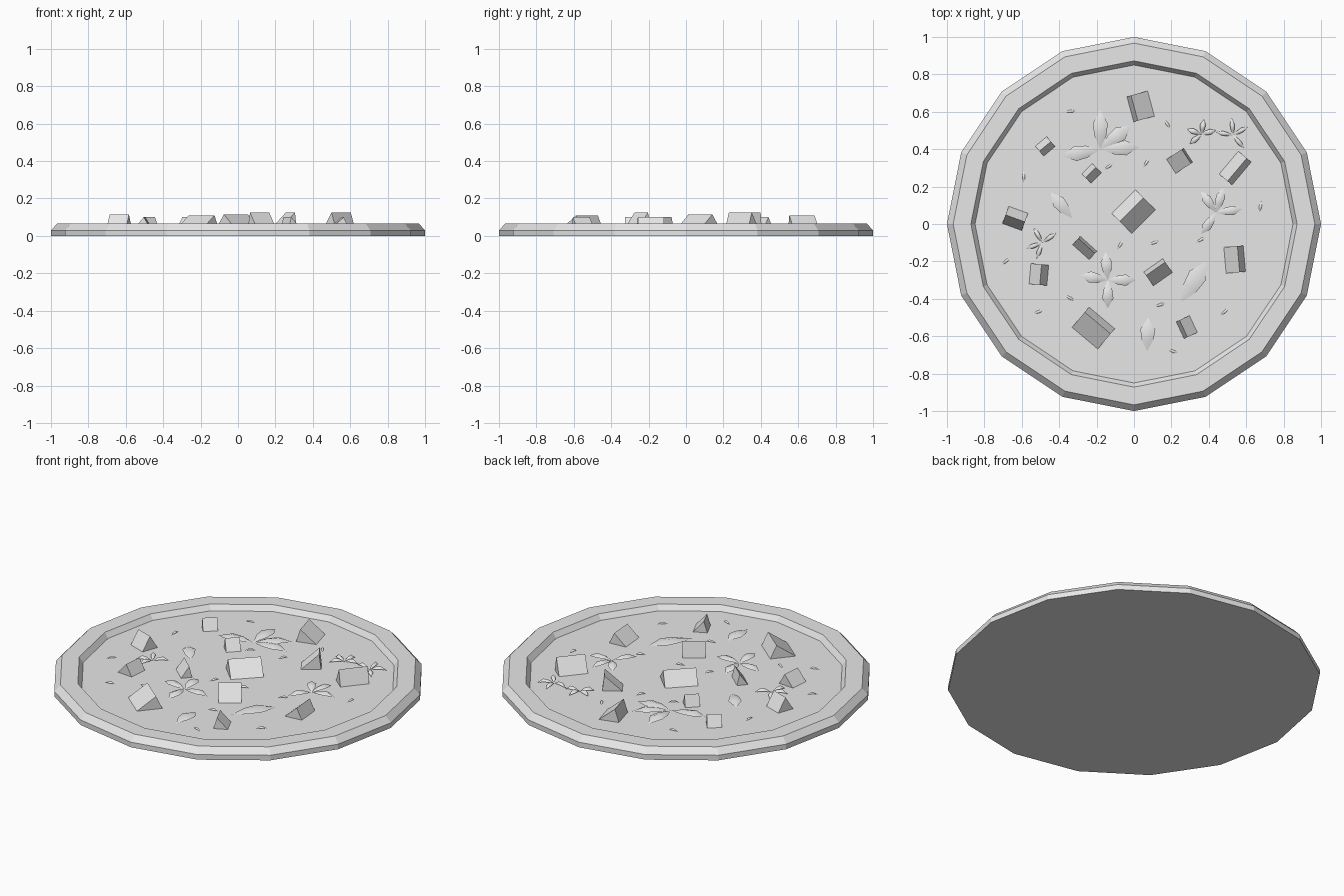
import bpy
import bmesh
from math import sin, cos, tau, radians
from mathutils import Matrix, Vector

cube = bpy.data.objects.get("Cube")
if cube:
    bpy.data.objects.remove(cube, do_unlink=True)

FLOOR = 0.035

grey = bpy.data.materials.new("plain_grey")
grey.use_nodes = True
grey.diffuse_color = (0.8, 0.8, 0.8, 1)
grey.node_tree.nodes["Principled BSDF"].inputs["Base Color"].default_value = grey.diffuse_color


def finish(bm, name, smooth=False, solid=True):
    """Turn a bmesh into a named object with the grey material."""
    if solid:
        bmesh.ops.recalc_face_normals(bm, faces=bm.faces)
    mesh = bpy.data.meshes.new(name)
    bm.to_mesh(mesh)
    bm.free()
    mesh.materials.append(grey)
    for poly in mesh.polygons:
        poly.use_smooth = smooth
    obj = bpy.data.objects.new(name, mesh)
    bpy.context.collection.objects.link(obj)
    return obj


# Sixteen-sided dish: profile rings joined by quads, capped below and at the floor
def build_dish(sides=16):
    profile = [(1, 0), (1, 0.03), (0.967, 0.065), (0.872, 0.065), (0.85, FLOOR)]
    bm = bmesh.new()
    rings = []
    for radius, z in profile:
        angles = [tau * i / sides for i in range(sides)]
        rings.append([bm.verts.new((radius * cos(a), radius * sin(a), z)) for a in angles])
    for low, high in zip(rings, rings[1:]):
        for i in range(sides):
            j = (i + 1) % sides
            bm.faces.new((low[i], low[j], high[j], high[i]))
    bm.faces.new(rings[0])
    bm.faces.new(rings[-1])
    finish(bm, "dish")


# Stone: a tilted block half sunk in the floor, so only its ridge shows
def build_stone(name, x, y, yaw, length, width, ridge, top):
    bm = bmesh.new()
    base = FLOOR - 0.01
    section = [(0.5, base), (0.5 - ridge, top), (-0.5, base)]
    ends = []
    for end in (-0.5, 0.5):
        ends.append([bm.verts.new((end * length, side * width, z)) for side, z in section])
    for i in range(3):
        j = (i + 1) % 3
        bm.faces.new((ends[0][i], ends[0][j], ends[1][j], ends[1][i]))
    bm.faces.new(ends[0])
    bm.faces.new(ends[1])
    bm.transform(Matrix.Translation((x, y, 0)) @ Matrix.Rotation(radians(yaw), 4, "Z"))
    finish(bm, name)


# Leaf: an arched blade with a raised midrib, added to a shared bmesh
def add_leaf(bm, x, y, yaw, length, width, lift):
    place = Matrix.Translation((x, y, FLOOR + 0.002)) @ Matrix.Rotation(radians(yaw), 4, "Z")

    def vert(along, side, z):
        return bm.verts.new(place @ Vector((along * length, side * width, z)))

    base, tip = vert(0, 0, 0), vert(1, 0, 0)
    rows = []
    for along, spread, rise in ((0.35, 0.4, 0.8), (0.65, 0.5, 1)):
        rows.append((vert(along, spread, rise * lift * 0.4), vert(along, 0, rise * lift),
                     vert(along, -spread, rise * lift * 0.4)))
    for s in (0, 1):
        first, second = rows
        bm.faces.new((base, first[s + 1], first[s]))
        bm.faces.new((first[s], first[s + 1], second[s + 1], second[s]))
        bm.faces.new((second[s], second[s + 1], tip))


def build_leaves(name, leaves):
    bm = bmesh.new()
    for leaf in leaves:
        add_leaf(bm, *leaf)
    finish(bm, name, smooth=True, solid=False)


build_dish()

# x, y, ridge direction, length, width, ridge position across, top height
stones = [
    (0, 0.065, 45, 0.18, 0.17, 0.4, 0.115),
    (0.04, 0.63, 105, 0.14, 0.13, 0.2, 0.11),
    (0.24, 0.335, 123, 0.09, 0.12, 0.9, 0.125),
    (0.54, 0.3, 50, 0.16, 0.1, 0.65, 0.125),
    (-0.475, 0.415, 40, 0.08, 0.08, 0.5, 0.1),
    (-0.225, 0.27, 45, 0.08, 0.08, 0.4, 0.1),
    (-0.635, 0.03, -20, 0.11, 0.11, 0.5, 0.115),
    (-0.265, -0.13, -42, 0.12, 0.07, 0.25, 0.1),
    (-0.51, -0.27, 85, 0.11, 0.11, 0.6, 0.1),
    (0.13, -0.26, 35, 0.125, 0.1, 0.25, 0.125),
    (-0.22, -0.56, -40, 0.18, 0.16, 0.25, 0.11),
    (0.285, -0.55, 115, 0.1, 0.09, 0.25, 0.1),
    (0.535, -0.19, 95, 0.14, 0.12, 0.7, 0.1),
]
for number, stone in enumerate(stones, 1):
    build_stone(f"stone_{number}", *stone)

# Plants: x, y, leaf length, leaf width, leaf directions
plants = [
    (-0.18, 0.4, 0.21, 0.08, (3, 38, 90, 190)),
    (-0.14, -0.3, 0.15, 0.06, (0, 95, 170, 270)),
    (0.44, 0.06, 0.14, 0.05, (8, 75, 125, 235)),
    (0.53, 0.475, 0.09, 0.025, (30, 95, 170, 310)),
    (-0.49, -0.1, 0.09, 0.025, (35, 120, 200, 250)),
    (0.36, 0.48, 0.08, 0.03, (15, 80, 160, 220)),
]
for number, (x, y, length, width, turns) in enumerate(plants, 1):
    build_leaves(f"plant_{number}", [(x, y, turn, length, width, 0.025) for turn in turns])

# Single fallen leaves
build_leaves("fallen_leaves", [
    (0.25, -0.42, 58, 0.26, 0.1, 0.02),
    (0.07, -0.68, 88, 0.18, 0.08, 0.02),
    (-0.33, 0.03, 130, 0.18, 0.07, 0.02),
])

# Small grass blades scattered over the floor
blades = [
    (-0.37, 0.6, 5), (0.16, 0.56, -55), (-0.59, 0.22, 90), (-0.71, -0.22, 40),
    (-0.09, -0.14, 60), (0.08, -0.11, 20), (0.11, -0.44, 15), (0.46, -0.49, 40),
    (-0.54, -0.48, 20), (0.18, -0.67, -20), (0.05, 0.3, 60), (0.67, 0.06, 80),
    (-0.37, -0.38, -30), (-0.16, 0.29, 35), (0.33, -0.1, 30),
]
build_leaves("grass_blades", [(x, y, turn, 0.06, 0.015, 0.015) for x, y, turn in blades])
